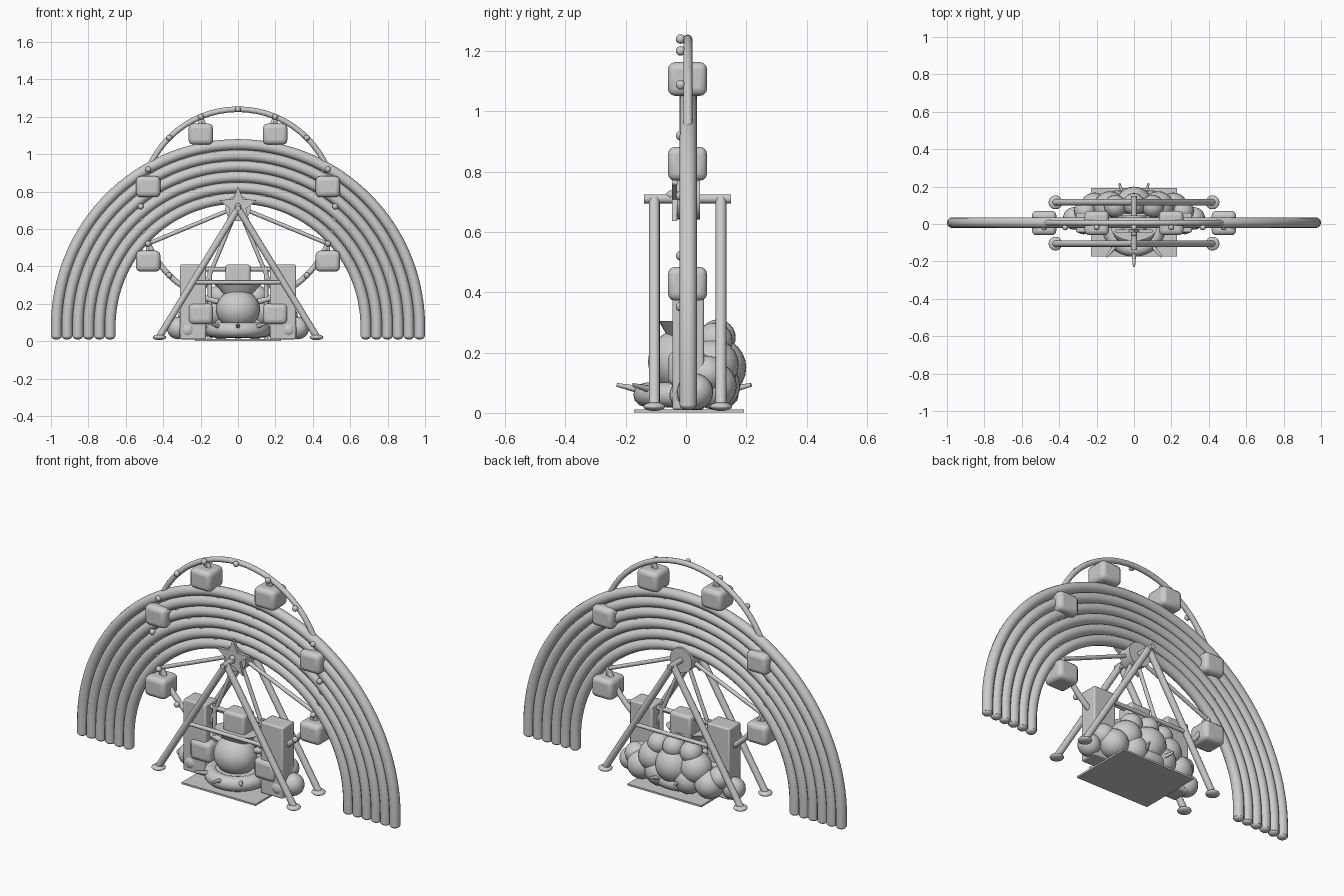
import bpy, bmesh
from math import sin, cos, pi, radians
from mathutils import Vector

if "Cube" in bpy.data.objects:
    bpy.data.objects.remove(bpy.data.objects["Cube"])


def smooth(o):
    bpy.ops.object.select_all(action='DESELECT')
    o.select_set(True)
    bpy.context.view_layer.objects.active = o
    bpy.ops.object.shade_smooth_by_angle(angle=radians(40))


def ball(name, p, r, scale=(1, 1, 1), seg=24):
    bpy.ops.mesh.primitive_uv_sphere_add(segments=seg, ring_count=seg // 2, radius=r, location=p)
    o = bpy.context.object
    o.name, o.scale = name, scale
    smooth(o)
    return o


def rod(name, a, b, r1, r2=None, seg=16):
    a, b = Vector(a), Vector(b)
    bpy.ops.mesh.primitive_cone_add(vertices=seg, radius1=r1, radius2=r1 if r2 is None else r2,
                                    depth=(b - a).length, location=(a + b) / 2)
    o = bpy.context.object
    o.name = name
    o.rotation_mode = 'QUATERNION'
    o.rotation_quaternion = (b - a).to_track_quat('Z', 'Y')
    smooth(o)
    return o


def box(name, p, size, bevel=0.0, seg=3):
    bpy.ops.mesh.primitive_cube_add(size=1, location=p)
    o = bpy.context.object
    o.name, o.scale = name, size
    bpy.ops.object.transform_apply(location=False, rotation=False, scale=True)
    if bevel:
        m = o.modifiers.new('bevel', 'BEVEL')
        m.width, m.segments = bevel, seg
    smooth(o)
    return o


def tube(name, pts, r):
    cu = bpy.data.curves.new(name, 'CURVE')
    cu.dimensions, cu.bevel_depth, cu.bevel_resolution = '3D', r, 4
    cu.use_fill_caps = True
    s = cu.splines.new('POLY')
    s.points.add(len(pts) - 1)
    for q, p in zip(s.points, pts):
        q.co = (*p, 1)
    o = bpy.data.objects.new(name, cu)
    bpy.context.collection.objects.link(o)


# Rainbow: six nested arches with rounded feet
RY = 0.007
for i in range(6):
    r = 0.971 - i * 0.0575
    arc = [(r * cos(pi * k / 64), RY, 0.08 + r * sin(pi * k / 64)) for k in range(65)]
    tube('rainbow_band', [(r, RY, 0.025)] + arc + [(-r, RY, 0.025)], 0.029)
    for s in (-1, 1):
        ball('rainbow_foot', (s * r, RY, 0.027), 0.028, (1, 1, 0.65), 16)

# Wheel rim, spokes, lamps and cabins
WZ, WR = 0.72, 0.52
bpy.ops.mesh.primitive_torus_add(major_radius=WR, minor_radius=0.015, major_segments=64,
                                 minor_segments=12, location=(0, 0.006, WZ), rotation=(pi / 2, 0, 0))
bpy.context.object.name = 'wheel_rim'
smooth(bpy.context.object)
for k in range(16):
    a = k * pi / 8
    x, z = WR * cos(a), WZ + WR * sin(a)
    ball('rim_lamp', (x, -0.018, z), 0.016, seg=12)
    if k % 2:
        rod('spoke', (0, 0.006, WZ), (x, 0.006, z), 0.011, seg=12)
        box('cabin', (x, 0.005, z - 0.093), (0.13, 0.13, 0.112), 0.024)
        rod('cabin_hanger', (x, 0.005, z), (x, 0.005, z - 0.05), 0.012, seg=12)

# Hub, axle and star badge
rod('hub', (0, -0.03, 0.71), (0, 0.046, 0.71), 0.068, seg=32)
rod('axle', (0, -0.14, 0.71), (0, 0.15, 0.71), 0.015)
bm = bmesh.new()
vs = []
for k in range(10):
    r = 0.045 if k % 2 else 0.105
    a = pi / 2 + k * pi / 5
    vs.append(bm.verts.new((r * cos(a), -0.046, 0.722 + r * sin(a))))
f = bm.faces.new(vs)
ext = bmesh.ops.extrude_face_region(bm, geom=[f])
bmesh.ops.translate(bm, vec=(0, 0.016, 0), verts=[v for v in ext['geom'] if isinstance(v, bmesh.types.BMVert)])
bmesh.ops.recalc_face_normals(bm, faces=bm.faces)
me = bpy.data.meshes.new('star')
bm.to_mesh(me)
bpy.context.collection.objects.link(bpy.data.objects.new('star', me))
ball('star_knob', (0, -0.05, 0.722), 0.016, seg=12)

# A-frame supports with feet and crossbars
for y in (-0.105, 0.116):
    for s in (-1, 1):
        rod('support_leg', (0, y, 0.71), (s * 0.42, y, 0.025), 0.018)
        ball('support_foot', (s * 0.42, y, 0.021), 0.037, (1, 1, 0.4), 16)
    rod('support_crossbar', (-0.245, y, 0.315), (0.245, y, 0.315), 0.011)

# Base plate, towers and boarding gate
box('base_plate', (0, 0.01, 0.006), (0.46, 0.365, 0.01))
for s in (-1, 1):
    box('tower', (s * 0.24, 0.007, 0.21), (0.14, 0.105, 0.40), 0.008, 2)
    rod('gate_post', (s * 0.15, 0.007, 0.01), (s * 0.15, 0.007, 0.4), 0.012)
rod('gate_bar', (-0.17, 0.007, 0.385), (0.17, 0.007, 0.385), 0.012)
box('gate_box', (0, 0.007, 0.345), (0.135, 0.1, 0.13), 0.016)

# Saucer with spikes, domed body and flared collar
ball('saucer', (0, 0, 0.06), 0.172, (1, 1, 0.26), 32)
bpy.ops.mesh.primitive_torus_add(major_radius=0.135, minor_radius=0.04, location=(0, 0, 0.06))
bpy.context.object.name = 'saucer_rim'
smooth(bpy.context.object)
ball('dome', (0, -0.02, 0.17), 0.118, (1, 0.9, 0.9))
rod('collar', (0, -0.015, 0.245), (0, -0.015, 0.305), 0.07, 0.125, 24).scale = (1, 0.6, 1)
for k in range(9):
    a = -pi / 2 + k * 2 * pi / 9
    c, s = cos(a), sin(a)
    rod('spike', (0.14 * c, 0.14 * s, 0.074), (0.23 * c, 0.23 * s, 0.093), 0.014, 0.006, 10)

# Cloud: puffs at the back, mirrored left and right
ball('cloud_puff', (0, 0.1, 0.15), 0.1)
ball('cloud_puff', (0, 0.105, 0.25), 0.06)
puffs = [(0.09, 0.1, 0.09, 0.08), (0.13, 0.09, 0.16, 0.085), (0.1, 0.095, 0.24, 0.06),
         (0.21, 0.09, 0.09, 0.078), (0.26, 0.07, 0.13, 0.06), (0.32, 0.03, 0.07, 0.06),
         (0.27, -0.005, 0.06, 0.05)]
for x, y, z, r in puffs:
    for s in (-1, 1):
        ball('cloud_puff', (s * x, y, z), r)
